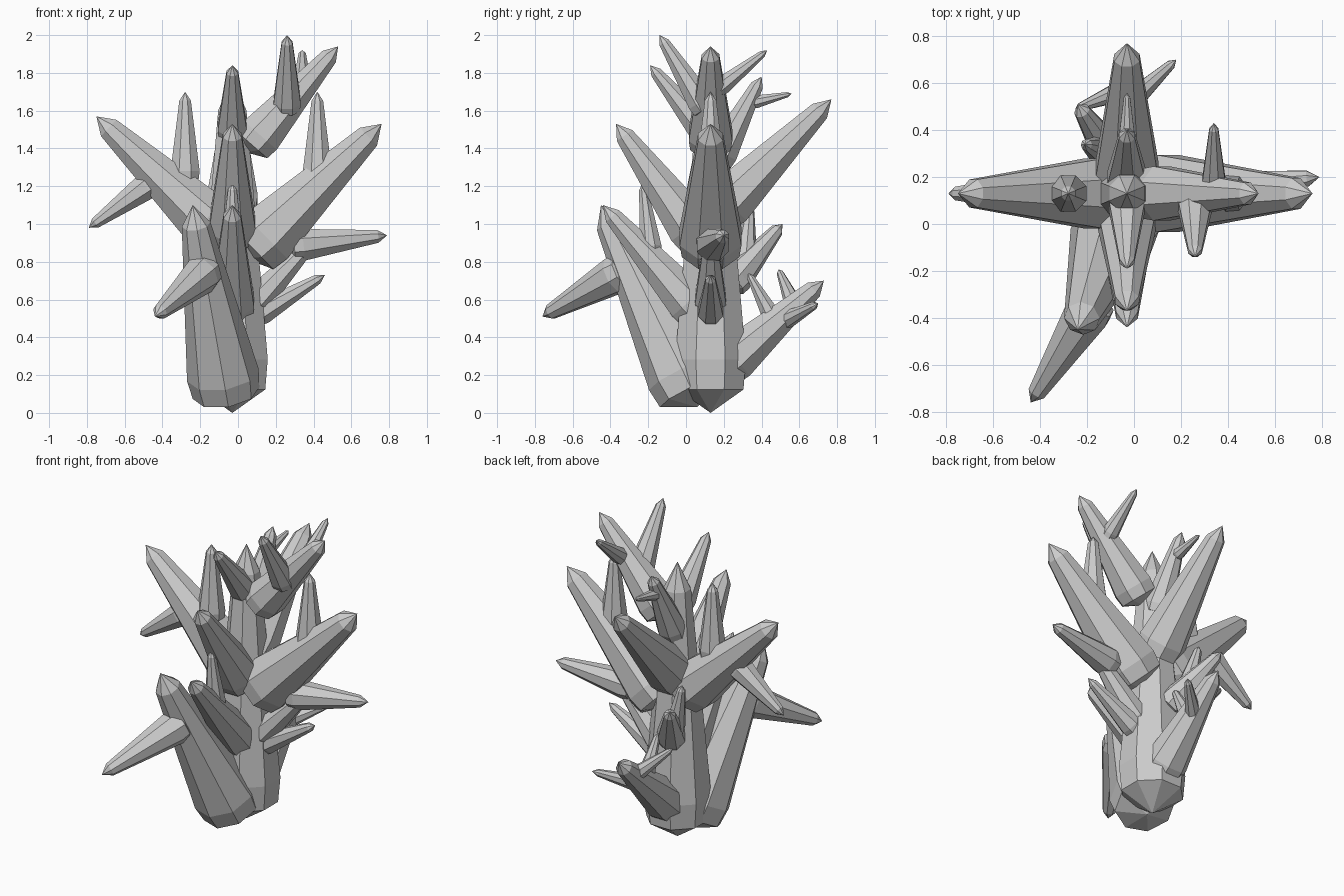
import bpy, bmesh, math
from mathutils import Vector

if "Cube" in bpy.data.objects:
    bpy.data.objects.remove(bpy.data.objects["Cube"])

SIDES = 8
# fraction along the axis, fraction of the full radius
PROFILE = [(0.07, 0.93), (0.16, 1.0), (0.905, 0.40)]


def crystal(name, base, tip, radius):
    """Eight-sided shard: blunt point at the base, long taper, sharp tip."""
    base, tip = Vector(base), Vector(tip)
    axis = tip - base
    turn = axis.to_track_quat('Z', 'Y')
    bm = bmesh.new()
    rings = []
    for t, k in PROFILE:
        ring = []
        for i in range(SIDES):
            a = 2 * math.pi * (i + 0.5) / SIDES
            off = turn @ Vector((math.cos(a), math.sin(a), 0))
            ring.append(bm.verts.new(base + axis * t + off * radius * k * 1.04))
        rings.append(ring)
    start, end = bm.verts.new(base), bm.verts.new(tip)
    for i in range(SIDES):
        j = (i + 1) % SIDES
        bm.faces.new((start, rings[0][j], rings[0][i]))
        for lo, hi in zip(rings, rings[1:]):
            bm.faces.new((lo[i], lo[j], hi[j], hi[i]))
        bm.faces.new((rings[-1][i], rings[-1][j], end))
    bmesh.ops.recalc_face_normals(bm, faces=bm.faces)
    mesh = bpy.data.meshes.new(name)
    bm.to_mesh(mesh)
    bm.free()
    bpy.context.collection.objects.link(bpy.data.objects.new(name, mesh))


X, Y = -0.03, 0.13  # trunk axis

# trunk and its large low front companion
crystal("trunk_crystal", (X, Y, 0), (X, Y, 1.77), 0.195)
crystal("front_base_crystal", (-0.05, 0.06, 0.03), (-0.24, -0.45, 1.10), 0.185)
crystal("front_base_shard", (-0.15, -0.30, 0.77), (-0.44, -0.76, 0.51), 0.1)

# left branch with shards
crystal("left_branch", (-0.06, Y, 0.92), (-0.75, Y, 1.57), 0.155)
crystal("left_low_shard", (-0.43, Y, 1.24), (-0.79, Y, 0.98), 0.075)
crystal("left_upright_shard", (-0.28, Y, 1.20), (-0.28, Y, 1.70), 0.08)

# right branches with shards
crystal("right_branch", (0.03, Y, 0.82), (0.76, Y, 1.53), 0.17)
crystal("right_upright_shard", (0.42, Y, 1.20), (0.42, Y, 1.70), 0.08)
crystal("right_lower_branch", (0.04, Y, 0.53), (0.45, Y, 0.97), 0.085)
crystal("right_side_shard", (0.25, Y, 0.88), (0.79, 0.20, 0.94), 0.088)
crystal("right_low_shard", (0.07, Y, 0.50), (0.46, Y, 0.73), 0.068)

# top right branch with shards
crystal("top_right_branch", (0.04, Y, 1.38), (0.53, Y, 1.94), 0.12)
crystal("top_front_shard", (0.26, 0.12, 1.58), (0.26, -0.14, 2.0), 0.075)
crystal("top_back_shard", (0.34, 0.15, 1.70), (0.34, 0.43, 1.92), 0.05)

# front branches on the trunk
crystal("front_top_branch", (X, 0.13, 1.45), (X, -0.19, 1.84), 0.08)
crystal("front_middle_branch", (X, 0.10, 0.88), (X, -0.37, 1.53), 0.13)
crystal("front_lower_branch", (X, 0.10, 0.49), (X, -0.44, 1.10), 0.12)
crystal("front_upright_shard", (X, -0.18, 0.82), (X, -0.23, 1.22), 0.06)

# back branches with shards
crystal("back_top_branch", (X, 0.15, 1.30), (X, 0.40, 1.78), 0.088)
crystal("back_top_shard", (X, 0.34, 1.64), (X, 0.56, 1.69), 0.035)
crystal("back_middle_branch", (X, 0.12, 1.01), (X, 0.77, 1.66), 0.14)
crystal("back_left_upright_shard", (-0.13, 0.31, 0.76), (-0.21, 0.34, 1.10), 0.06)
crystal("back_left_shard", (-0.05, 0.22, 0.66), (-0.24, 0.51, 1.0), 0.085)
crystal("back_low_branch", (X, 0.17, 0.21), (X, 0.73, 0.70), 0.125)
crystal("back_low_right_shard", (-0.07, 0.47, 0.46), (0.18, 0.70, 0.58), 0.052)
crystal("back_low_left_shard", (-0.02, 0.58, 0.55), (-0.25, 0.49, 0.76), 0.045)
crystal("back_low_inner_shard", (X, 0.47, 0.48), (X, 0.33, 0.74), 0.05)
